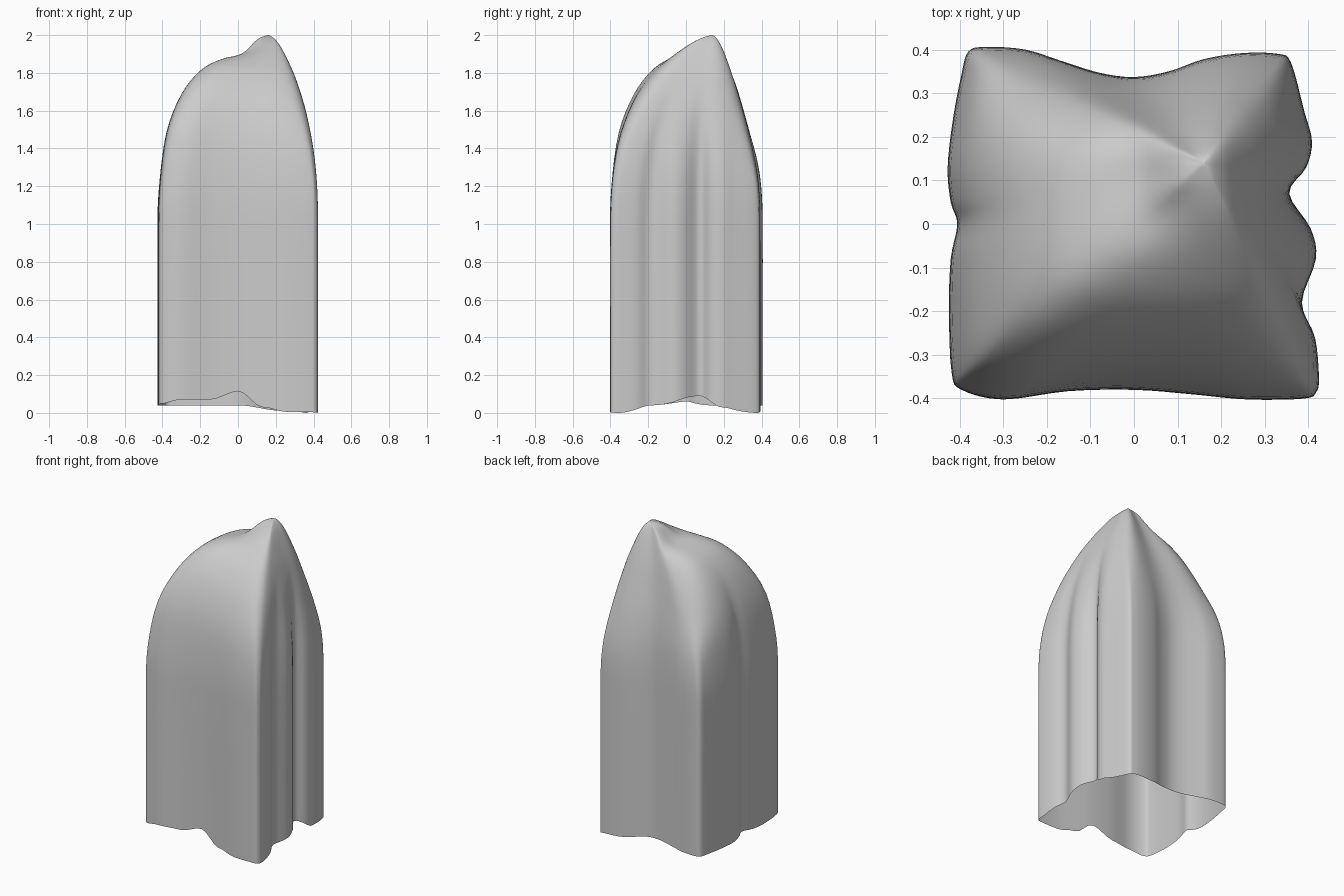
import bpy, bmesh
from mathutils import Vector

if "Cube" in bpy.data.objects:
    bpy.data.objects.remove(bpy.data.objects["Cube"])

# Hem outline seen from above, counter-clockwise from the front right corner
OUT = [(.424, -.35), (.415, -.26), (.385, -.18), (.417, -.08), (.405, -.01), (.356, .07),
       (.395, .13), (.408, .19), (.39, .26), (.36, .37), (.33, .39), (.25, .392),
       (.16, .378), (.08, .35), (0, .337), (-.08, .347), (-.17, .375), (-.25, .4),
       (-.34, .406), (-.38, .395), (-.396, .34), (-.415, .24), (-.427, .13), (-.42, .05),
       (-.405, 0), (-.42, -.08), (-.424, -.2), (-.418, -.34), (-.395, -.38), (-.30, -.402),
       (-.15, -.383), (0, -.38), (.13, -.39), (.26, -.402), (.39, -.40), (.418, -.385)]
# Hem height: (outline index, z)
HEM = [(0, .0), (2, .04), (5, .09), (7, .03), (9, .0), (11, .01), (14, .04), (17, .04), (19, .04),
       (22, .04), (24, .06), (26, .04), (28, .05), (29, .07), (30, .07), (31, .115), (32, .03), (33, .005)]
# Drop profiles from the peak down to the wall: heights at the S fractions
S = [0, .1, .25, .45, .63, .8, .93, .99]
RIGHT = [2, 1.988, 1.945, 1.85, 1.74, 1.59, 1.39, 1.17]
BACKRIGHT = [2, 1.985, 1.93, 1.81, 1.68, 1.52, 1.33, 1.15]
BACK = [2, 1.975, 1.89, 1.75, 1.60, 1.45, 1.30, 1.14]
BACKLEFT = [2, 1.97, 1.88, 1.78, 1.65, 1.48, 1.32, 1.14]
LEFTBACK = [2, 1.97, 1.89, 1.85, 1.78, 1.65, 1.46, 1.17]
LEFT = [2, 1.975, 1.89, 1.86, 1.80, 1.67, 1.46, 1.17]
FRONTLEFT = [2, 1.98, 1.905, 1.875, 1.82, 1.70, 1.50, 1.20]
FRONT = [2, 1.985, 1.945, 1.87, 1.78, 1.64, 1.44, 1.18]
KEYS = [(0, RIGHT), (6, RIGHT), (9, BACKRIGHT), (14, BACK), (19, BACKLEFT), (21, LEFTBACK),
        (23, LEFT), (28, FRONTLEFT), (32, FRONT)]
PEAK = Vector((.16, .14))
N = len(OUT)
SUB, STEP = 4, 4


def spline(pts, i, t, closed):
    """Catmull-Rom point between pts[i] and pts[i + 1]."""
    n = len(pts)
    a, b, c, d = (pts[(i + k) % n if closed else min(max(i + k, 0), n - 1)] for k in (-1, 0, 1, 2))
    return .5 * (2 * b + (c - a) * t + (2 * a - 5 * b + 4 * c - d) * t * t
                 + (3 * b - a - 3 * c + d) * t ** 3)


def keyed(keys, u):
    """Neighbouring keyed values at outline index u and their blend factor."""
    for k, (i0, v0) in enumerate(keys):
        i1, v1 = keys[(k + 1) % len(keys)]
        if i1 <= i0:
            i1 += N
        if i0 <= u < i1:
            f = (u - i0) / (i1 - i0)
            return v0, v1, f * f * (3 - 2 * f)


def blur(vals, times):
    """Cyclic smoothing around the ring."""
    for _ in range(times):
        vals = [(vals[j - 1] + 2 * vals[j] + vals[(j + 1) % len(vals)]) / 4 for j in range(len(vals))]
    return vals


outline = [Vector(p) for p in OUT]
ring = [spline(outline, i, k / SUB, True) for i in range(N) for k in range(SUB)]
M = len(ring)
soft = blur(ring, 70)  # softened outline, so the folds fade out towards the top

# Smoothly varying drop profile for every column
profiles = []
for j in range(M):
    a, b, f = keyed(KEYS, j / SUB)
    profiles.append(Vector(a).lerp(Vector(b), f))
profiles = blur(profiles, 35)

# Draped cloth: one column of points per outline sample, sharing the peak
bm = bmesh.new()
top = bm.verts.new((PEAK.x, PEAK.y, 2))
cols = []
for j in range(M):
    h0, h1, g = keyed(HEM, j / SUB)
    ctrl = [Vector((s, z)) for s, z in zip(S, profiles[j])]
    ctrl += [Vector((1, .9)), Vector((1, .5)), Vector((1, h0 + (h1 - h0) * g))]
    col = []
    for i in range(len(ctrl) - 1):
        for k in range(1, STEP + 1):
            s, z = spline(ctrl, i, k / STEP, False)
            w = min(max((s - .6) / .4, 0), 1)
            edge = soft[j].lerp(ring[j], w * w)
            p = PEAK + (edge - PEAK) * s
            col.append(bm.verts.new((p.x, p.y, z)))
    cols.append(col)
for j in range(M):
    a, b = cols[j], cols[(j + 1) % M]
    bm.faces.new((top, a[0], b[0]))
    for i in range(len(a) - 1):
        bm.faces.new((a[i], a[i + 1], b[i + 1], b[i]))
bmesh.ops.recalc_face_normals(bm, faces=bm.faces)
for face in bm.faces:
    face.smooth = True

mesh = bpy.data.meshes.new("draped_cloth")
bm.to_mesh(mesh)
bm.free()
cloth = bpy.data.objects.new("draped_cloth", mesh)
bpy.context.collection.objects.link(cloth)
